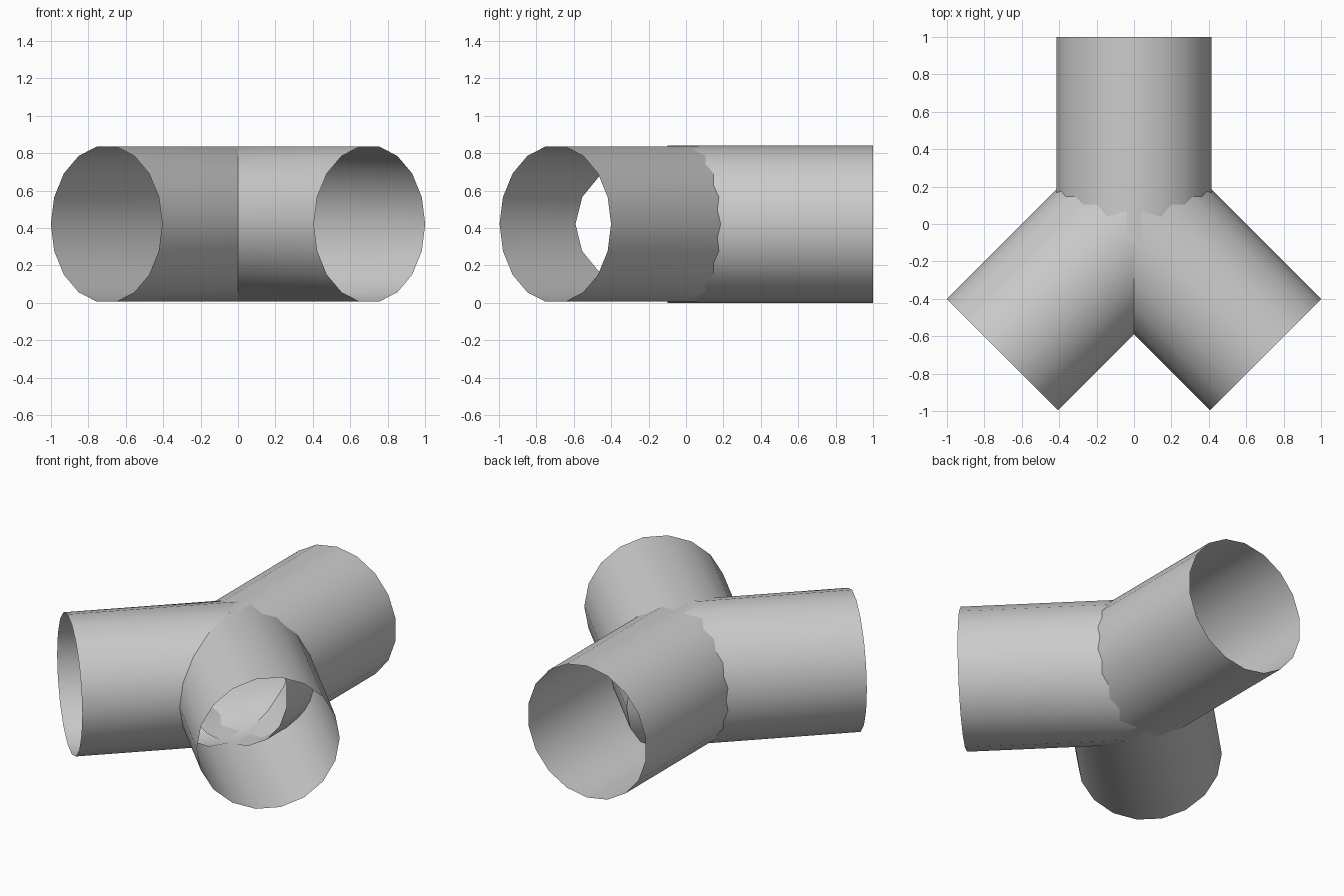
import bpy, bmesh, math
from mathutils import Vector, Matrix

if "Cube" in bpy.data.objects:
    bpy.data.objects.remove(bpy.data.objects["Cube"])

R, SIDES, ZC = 0.421, 18, 0.421


def tube(name, start, end, phase, miter=None):
    """Open thin tube between two points, optionally cut by the x = 0 plane."""
    start, end = Vector(start), Vector(end)
    axis = (end - start).normalized()
    side = axis.cross(Vector((0, 0, 1)))
    bm = bmesh.new()
    rings = []
    for p in (start, end):
        ring = []
        for i in range(SIDES):
            a = 2 * math.pi * i / SIDES + phase
            ring.append(bm.verts.new(p + R * (side * math.cos(a) + Vector((0, 0, math.sin(a))))))
        rings.append(ring)
    for i in range(SIDES):
        j = (i + 1) % SIDES
        bm.faces.new((rings[0][i], rings[0][j], rings[1][j], rings[1][i]))
    if miter:
        bmesh.ops.bisect_plane(bm, geom=bm.verts[:] + bm.edges[:] + bm.faces[:],
                               plane_co=(0, 0, 0), plane_no=(miter, 0, 0), clear_inner=True)
    bmesh.ops.recalc_face_normals(bm, faces=bm.faces[:])
    # Normals point away from the tube axis
    f = bm.faces[:][0]
    c = f.calc_center_median() - start
    if f.normal.dot(c - axis * c.dot(axis)) < 0:
        bmesh.ops.reverse_faces(bm, faces=bm.faces[:])
    me = bpy.data.meshes.new(name)
    bm.to_mesh(me)
    bm.free()
    ob = bpy.data.objects.new(name, me)
    bpy.context.collection.objects.link(ob)
    bpy.context.view_layer.objects.active = ob
    ob.select_set(True)
    bpy.ops.object.shade_smooth_by_angle(angle=math.radians(40))
    ob.select_set(False)


# Two front branches, mitred together on the centre plane
for s, label in ((-1, "left"), (1, "right")):
    tube(label + "_branch_pipe", (-0.6 * s, 0.605, ZC), (0.703 * s, -0.698, ZC), 0, s)

# Rear pipe, running a little way into the joint
tube("rear_pipe", (0, -0.10, ZC), (0, 1, ZC), math.pi / 2)
